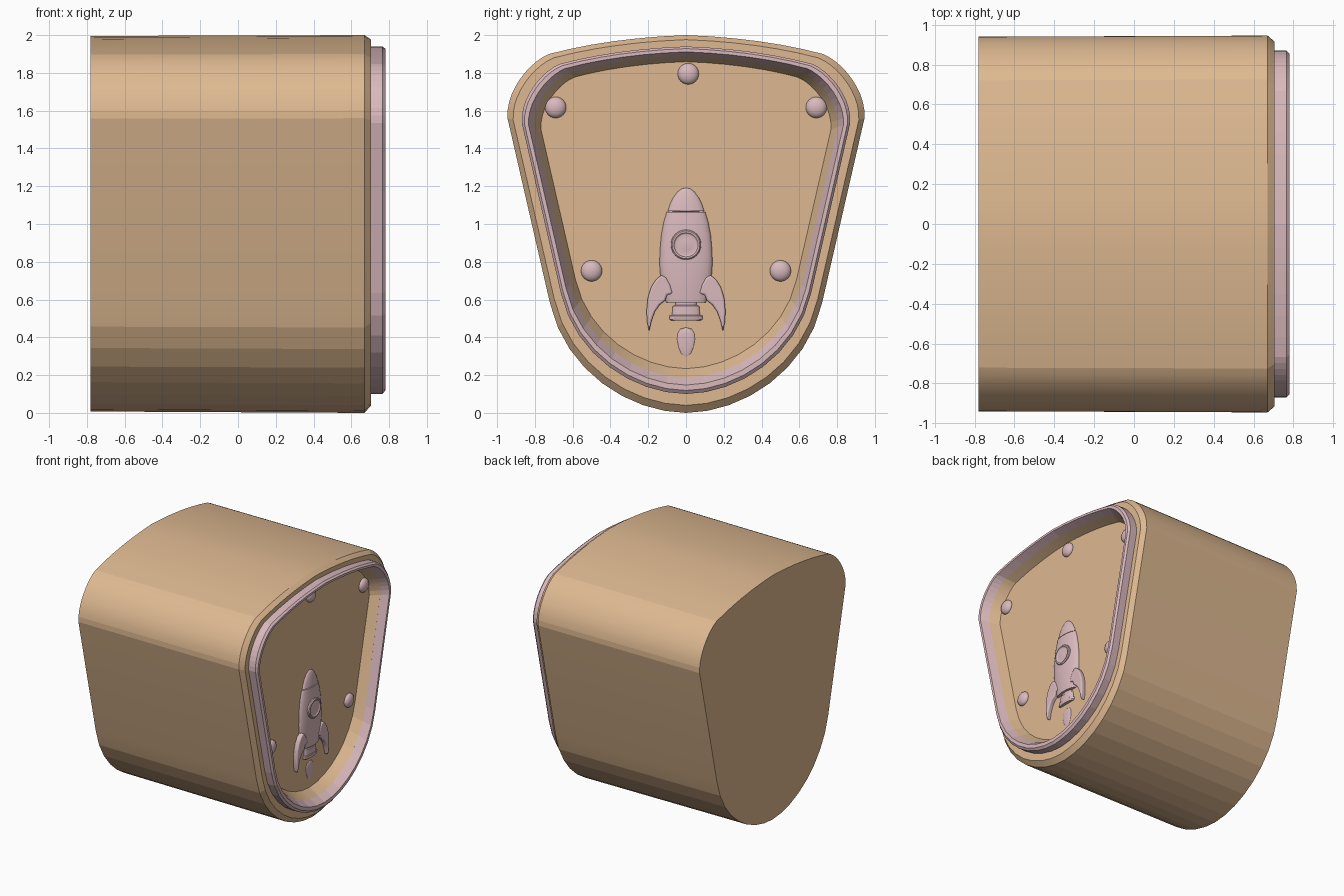
import bpy, bmesh, math
from mathutils import Vector

if "Cube" in bpy.data.objects:
    bpy.data.objects.remove(bpy.data.objects["Cube"])

FLOOR = 0.645  # x of the recessed panel


def material(name, rgb):
    m = bpy.data.materials.new(name)
    m.diffuse_color = (*rgb, 1)
    m.use_nodes = True
    m.node_tree.nodes["Principled BSDF"].inputs["Base Color"].default_value = m.diffuse_color
    return m


TAN = material("warm tan", (0.73, 0.485, 0.283))
PINK = material("dusty pink", (0.70, 0.485, 0.51))


def finish(bm, name, mat, smooth=None):
    bmesh.ops.recalc_face_normals(bm, faces=bm.faces)
    me = bpy.data.meshes.new(name)
    bm.to_mesh(me)
    bm.free()
    me.materials.append(mat)
    ob = bpy.data.objects.new(name, me)
    bpy.context.collection.objects.link(ob)
    if smooth:
        bpy.ops.object.select_all(action='DESELECT')
        ob.select_set(True)
        bpy.context.view_layer.objects.active = ob
        bpy.ops.object.shade_smooth_by_angle(angle=math.radians(smooth))
    return ob


def bezier(p, n):
    """Points of a cubic curve, last point left out."""
    out = []
    for i in range(n):
        t = i / n
        u = 1 - t
        w = (u**3, 3 * u * u * t, 3 * u * t * t, t**3)
        out.append((sum(a * q[0] for a, q in zip(w, p)), sum(a * q[1] for a, q in zip(w, p))))
    return out


# Shield outline (y, z): shallow top, tight corner, straight side, round bottom
half = bezier([(0, 2.0), (0.27, 1.99), (0.51, 1.957), (0.725, 1.90)], 6)
half += bezier([(0.725, 1.90), (0.835, 1.855), (0.955, 1.70), (0.945, 1.56)], 10)
half += bezier([(0.945, 1.56), (0.87, 1.233), (0.795, 0.907), (0.72, 0.58)], 1)
half += bezier([(0.72, 0.58), (0.64, 0.22), (0.30, 0.003), (0, 0.0)], 8)
outline = half + [(0, 0.0)] + [(-y, z) for y, z in reversed(half[1:])]


def loft(name, layers, mat, closed=False, smooth=None):
    """Skin scaled copies of the outline; layers are (x, scale)."""
    bm = bmesh.new()
    rings = []
    for x, s in layers:
        c = 1.0 + (1 - s) * 0.25
        rings.append([bm.verts.new((x, y * s, c + (z - 1.0) * s)) for y, z in outline])
    n = len(outline)
    pairs = list(zip(rings, rings[1:])) + ([(rings[-1], rings[0])] if closed else [])
    for a, b in pairs:
        for i in range(n):
            j = (i + 1) % n
            bm.faces.new((a[i], a[j], b[j], b[i]))
    if not closed:
        bm.faces.new(rings[0])
        bm.faces.new(rings[-1])
    return finish(bm, name, mat, smooth)


# Housing with chamfered front edge and recessed panel
loft("housing", [(-0.78, 0.994), (0.67, 1.0), (0.705, 0.968), (0.705, 0.90),
                 (0.72, 0.852), (FLOOR, 0.8125)], TAN, smooth=8)
# Raised rim
loft("rim", [(0.70, 0.92), (0.765, 0.92), (0.78, 0.905), (0.78, 0.882),
             (0.72, 0.85), (0.70, 0.88)], PINK, closed=True)


def relief(name, profile, depth, mat=PINK, segs=32, smooth=35):
    """Turned shape (radius, z), flattened against the panel."""
    bm = bmesh.new()
    rings = []
    for r, z in profile:
        k = [0] if r == 0 else range(segs)
        rings.append([bm.verts.new((FLOOR + r * depth * math.sin(2 * math.pi * i / segs),
                                    r * math.cos(2 * math.pi * i / segs), z)) for i in k])
    for a, b in zip(rings, rings[1:]):
        for i in range(segs):
            j = (i + 1) % segs
            vs = [a[i % len(a)], a[j % len(a)], b[j % len(b)], b[i % len(b)]]
            bm.faces.new(list(dict.fromkeys(vs)))
    return finish(bm, name, mat, smooth)


# Rocket nose and hull
relief("rocket_nose", [(0, 1.192), (0.022, 1.187), (0.045, 1.17), (0.067, 1.14),
                       (0.085, 1.105), (0.097, 1.068), (0, 1.066)], 0.32)
relief("rocket_hull", [(0, 1.066), (0.102, 1.063), (0.118, 1.01), (0.131, 0.94), (0.138, 0.86),
                       (0.140, 0.79), (0.136, 0.73), (0.122, 0.65), (0.105, 0.585), (0, 0.583)], 0.32)
# Rocket nozzle
relief("rocket_nozzle", [(0, 0.59), (0.055, 0.59), (0.055, 0.57), (0.07, 0.565), (0.074, 0.518),
                         (0.087, 0.514), (0.087, 0.495), (0.075, 0.488), (0, 0.488)], 0.32)
# Flame
relief("rocket_flame", [(0, 0.452), (0.03, 0.445), (0.044, 0.42), (0.047, 0.39),
                        (0.040, 0.35), (0.026, 0.315), (0, 0.295)], 0.18)

# Porthole: raised ring with a slightly domed pane
bm = bmesh.new()
prof = [(0.081, 0.030), (0.079, 0.047), (0.073, 0.053), (0.064, 0.053), (0.058, 0.047),
        (0.055, 0.046), (0.03, 0.051)]
rings = [[bm.verts.new((FLOOR + x, r * math.cos(a * math.pi / 16), 0.89 + r * math.sin(a * math.pi / 16)))
          for a in range(32)] for r, x in prof]
for a, b in zip(rings, rings[1:]):
    for i in range(32):
        bm.faces.new((a[i], a[(i + 1) % 32], b[(i + 1) % 32], b[i]))
bm.faces.new(rings[0])
bm.faces.new(rings[-1])
finish(bm, "porthole", PINK, 35)

# Swept fins, left and right
fin = [(0.130, 0.730), (0.160, 0.705), (0.185, 0.665), (0.202, 0.61), (0.209, 0.54), (0.206, 0.48),
       (0.195, 0.430), (0.183, 0.485), (0.165, 0.535), (0.140, 0.572), (0.110, 0.595),
       (0.100, 0.625), (0.070, 0.632), (0.085, 0.68), (0.105, 0.715)]
for side, label in ((1, "right"), (-1, "left")):
    bm = bmesh.new()
    face = bm.faces.new([bm.verts.new((FLOOR - 0.01, side * y, z)) for y, z in fin])
    ext = bmesh.ops.extrude_face_region(bm, geom=[face])
    vs = [g for g in ext["geom"] if isinstance(g, bmesh.types.BMVert)]
    bmesh.ops.translate(bm, verts=vs, vec=Vector((0.045, 0, 0)))
    ob = finish(bm, "rocket_fin_" + label, PINK, 35)
    mod = ob.modifiers.new("soft_edge", 'BEVEL')
    mod.width, mod.segments = 0.01, 3
    mod.limit_method, mod.angle_limit = 'ANGLE', math.radians(50)

# Domed studs around the panel
studs = [(0.012, 1.795), (0.69, 1.617), (-0.69, 1.617), (0.5, 0.752), (-0.5, 0.752)]
for i, (y, z) in enumerate(studs):
    bm = bmesh.new()
    bmesh.ops.create_uvsphere(bm, u_segments=24, v_segments=14, radius=0.056)
    for v in bm.verts:
        v.co = (FLOOR + v.co.z * 0.6, y + v.co.x, z + v.co.y)
    finish(bm, f"stud_{i + 1}", PINK, 40)
